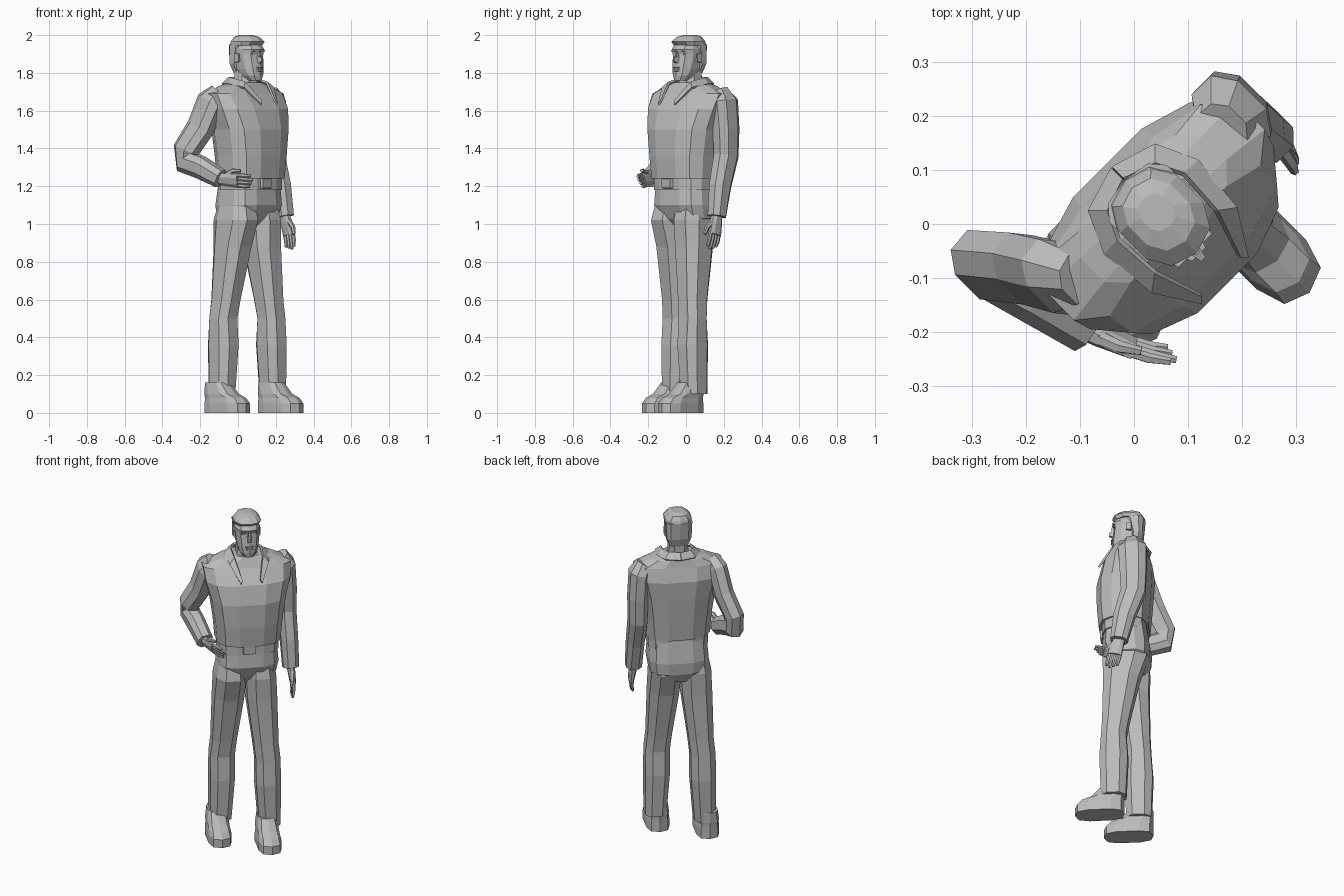
import bpy, bmesh, math
from mathutils import Vector, Matrix

cube = bpy.data.objects.get("Cube")
if cube:
    bpy.data.objects.remove(cube, do_unlink=True)

grey = bpy.data.materials.new("plain_grey")
grey.use_nodes = True
grey.diffuse_color = (.5, .5, .5, 1)
grey.node_tree.nodes["Principled BSDF"].inputs["Base Color"].default_value = grey.diffuse_color

# Parts are laid out facing the front, then the whole body is turned to its left
TURN = Matrix.Rotation(math.radians(45), 3, "Z")
SIDES = {"left": 1, "right": -1}
MIDDLE = .045     # sideways centre of head and chest


def body(left, forward, up):
    """Point given as distance to his left, forward and up."""
    return Vector((left, -forward, up))


def finish(name, bm):
    """Turn the part with the body and store it as a flat shaded object."""
    for vert in bm.verts:
        vert.co = TURN @ vert.co
    bmesh.ops.recalc_face_normals(bm, faces=bm.faces)
    mesh = bpy.data.meshes.new(name)
    bm.to_mesh(mesh)
    bm.free()
    mesh.materials.append(grey)
    part = bpy.data.objects.new(name, mesh)
    bpy.context.collection.objects.link(part)
    return part


def rounded_box(sides, power):
    """Unit cross-section between a circle (power one) and a square."""
    angles = [math.tau * (i + .5) / sides for i in range(sides)]
    points = [[math.copysign(abs(wave(t)) ** power, wave(t)) for wave in (math.cos, math.sin)]
              for t in angles]
    wide = max(x for x, y in points)
    deep = max(y for x, y in points)
    return [(x / wide, y / deep) for x, y in points]


def skin(name, rings):
    """Join closed rings of points and cap both ends."""
    bm = bmesh.new()
    loops = [[bm.verts.new(point) for point in ring] for ring in rings]
    for low, high in zip(loops, loops[1:]):
        for i in range(len(low)):
            bm.faces.new((low[i - 1], low[i], high[i], high[i - 1]))
    bm.faces.new(loops[0])
    bm.faces.new(loops[-1])
    return finish(name, bm)


def level(name, rows, centre=MIDDLE, sides=10, power=.75):
    """Stack of level rings given as height, half width, back and front."""
    shape = rounded_box(sides, power)
    return skin(name, [[body(centre + x * half, (back + front) / 2 + y * (front - back) / 2, z)
                        for x, y in shape]
                       for z, half, back, front in rows])


def tube(name, path, across, sides=8):
    """Rings square to a path of (point, radius across, other radius)."""
    shape = rounded_box(sides, .85)
    rings = []
    for i, (point, wide, deep) in enumerate(path):
        start, end = path[max(i - 1, 0)][0], path[min(i + 1, len(path) - 1)][0]
        along = (end - start).normalized()
        a = (across - along * across.dot(along)).normalized()
        b = along.cross(a)
        rings.append([point + a * (x * wide) + b * (y * deep) for x, y in shape])
    return skin(name, rings)


def block(name, centre, size, taper=.8):
    """Small box whose front face shrinks."""
    bm = bmesh.new()
    bmesh.ops.create_cube(bm, size=1)
    for vert in bm.verts:
        shrink = taper if vert.co.y < 0 else 1
        x, y, z = vert.co * Vector(size)
        vert.co = centre + Vector((x * shrink, y, z * shrink))
    return finish(name, bm)


# Jacket with broad shoulders, belt and trouser seat
level("jacket", [(1.24, .18, -.09, .19), (1.36, .19, -.1, .2), (1.5, .21, -.11, .2),
                 (1.61, .24, -.115, .17), (1.69, .25, -.09, .11),
                 (1.73, .16, -.08, .09), (1.75, .08, -.07, .08)], sides=12)
level("belt", [(z, .17, -.08, .17) for z in (1.18, 1.25)], sides=12, power=.65)
block("belt_buckle", body(MIDDLE - .01, .17, 1.215), (.08, .03, .06))
level("trouser_seat", [(1.23, .16, -.08, .16), (1.1, .17, -.1, .17),
                       (1.03, .16, -.095, .14), (.97, .07, -.06, .09)], sides=12, power=.65)

# Legs and shoes mirror each other, the left one stepping forward.
# Each leg row is height, spread from the middle, stride, half width, half depth.
LEG = [(1.12, .08, 0, .07, .1), (1.02, .085, 0, .085, .125), (.88, .09, .02, .085, .1),
       (.6, .11, .05, .07, .075), (.5, .12, .06, .07, .07), (.36, .12, .06, .07, .08),
       (.1, .13, .06, .06, .07)]
SHOE_LENGTH = .28
# Each shoe row is height, half width and how far the top reaches along the sole
SHOE = [(0, .065, 1), (.05, .065, 1), (.08, .06, .9), (.1, .06, .7), (.16, .05, .5)]

for label, side in SIDES.items():
    shape = rounded_box(8, .8)
    skin(label + "_leg", [[body(.03 + side * spread + x * half, .04 + side * stride + y * depth, z)
                           for x, y in shape]
                          for z, spread, stride, half, depth in LEG])
    heel = -.03 + side * .07
    level(label + "_shoe", [(z, half, heel, heel + SHOE_LENGTH * reach) for z, half, reach in SHOE],
          centre=.01 + side * .13, power=.65)

# Sleeves: the left one hangs, the right one bends across the waist
LEFT_ARM = [(.24, -.01, 1.7), (.27, -.015, 1.65), (.28, -.02, 1.5),
            (.28, -.02, 1.36), (.285, .03, 1.2), (.29, .06, 1.04)]
RIGHT_ARM = [(-.14, 0, 1.7), (-.17, -.03, 1.65), (-.2, -.08, 1.51), (-.25, -.14, 1.39),
             (-.25, -.14, 1.33), (-.23, -.05, 1.3), (-.2, .07, 1.24)]


def sleeve(name, points):
    """Narrow at the shoulder tip, full below it, then tapering to the cuff."""
    last = len(points) - 1
    path = []
    for i, point in enumerate(points):
        full = .6 if i == 0 else 1 - .4 * (i / last) ** 2
        path.append((body(*point), .03 + .025 * full, .08 * full))
    tube(name, path, Vector((1, 0, 0)))


sleeve("left_sleeve", LEFT_ARM)
sleeve("right_sleeve", RIGHT_ARM)


def hand(label, wrist, along, across):
    """Palm, four slightly curled fingers and a thumb."""
    along.normalize()
    across = (across - along * across.dot(along)).normalized()
    inward = Vector((-SIDES[label], 0, 0))
    inward = (inward - along * inward.dot(along)).normalized()

    def spot(length, shift=0, curl=0):
        return wrist + along * length + across * shift + inward * curl

    tube(label + "_palm", [(spot(-.03), .03, .02), (spot(.03), .035, .02), (spot(.1), .04, .015)], across)
    for i, finger in enumerate(("index", "middle", "ring", "little")):
        shift = .03 - .02 * i
        reach = .18 - .01 * abs(i - 1)
        tube(label + "_" + finger + "_finger",
             [(spot(.08, shift), .01, .01), (spot(.13, shift, .005), .01, .01),
              (spot(reach, shift, .015), .007, .007)], across, 6)
    tube(label + "_thumb", [(spot(.03, .02), .014, .014), (spot(.07, .05, .01), .012, .012),
                            (spot(.11, .055, .02), .008, .008)], across, 6)


hand("left", body(*LEFT_ARM[-1]), body(.1, .25, -1), body(0, 1, 0))
hand("right", body(*RIGHT_ARM[-1]), body(.4, 1, -.1), body(-.4, 0, 1))

# Neck, head and hair
level("neck", [(1.7, .065, -.05, .075), (1.77, .055, -.045, .065), (1.84, .05, -.045, .06)], sides=8)
level("head", [(1.76, .03, .04, .115), (1.785, .05, 0, .12), (1.82, .06, -.04, .12),
               (1.9, .07, -.055, .11), (1.925, .07, -.06, .12), (1.98, .05, -.04, .08)], power=.85)
level("hair_back", [(1.8, .05, -.045, .01), (1.85, .07, -.06, .015), (1.95, .075, -.07, .05)])
level("hair_top", [(1.945, .075, -.07, .1), (1.965, .075, -.065, .12),
                   (1.99, .055, -.05, .09), (2, .03, -.02, .05)], power=.85)

# Face
block("nose", body(MIDDLE, .12, 1.87), (.026, .035, .045), .45)
block("nose_bridge", body(MIDDLE, .11, 1.9), (.014, .026, .04))
block("upper_lip", body(MIDDLE, .12, 1.826), (.044, .01, .008))
block("lower_lip", body(MIDDLE, .12, 1.813), (.036, .01, .01))
for label, side in SIDES.items():
    block(label + "_eye", body(MIDDLE + side * .03, .1, 1.9), (.026, .01, .01))
    block(label + "_brow", body(MIDDLE + side * .03, .105, 1.917), (.035, .02, .008))
    block(label + "_ear", body(MIDDLE + side * .072, .02, 1.88), (.014, .03, .05))

# Collar with pointed lapels, half on each side
COLLAR_TOP = [(0, -.07, 1.775), (.06, -.05, 1.775), (.085, 0, 1.77), (.08, .09, 1.75), (.05, .18, 1.65)]
COLLAR_EDGE = [(0, -.1, 1.74), (.085, -.075, 1.74), (.12, 0, 1.74), (.11, .11, 1.72), (.06, .19, 1.63)]
for label, side in SIDES.items():
    bm = bmesh.new()
    top, edge = [[bm.verts.new(body(MIDDLE + side * x, y, z)) for x, y, z in line]
                 for line in (COLLAR_TOP, COLLAR_EDGE)]
    for i in range(1, len(top)):
        bm.faces.new((top[i - 1], top[i], edge[i], edge[i - 1]))
    cloth = finish(label + "_collar", bm).modifiers.new("cloth", "SOLIDIFY")
    cloth.thickness = .012
    cloth.offset = 0
